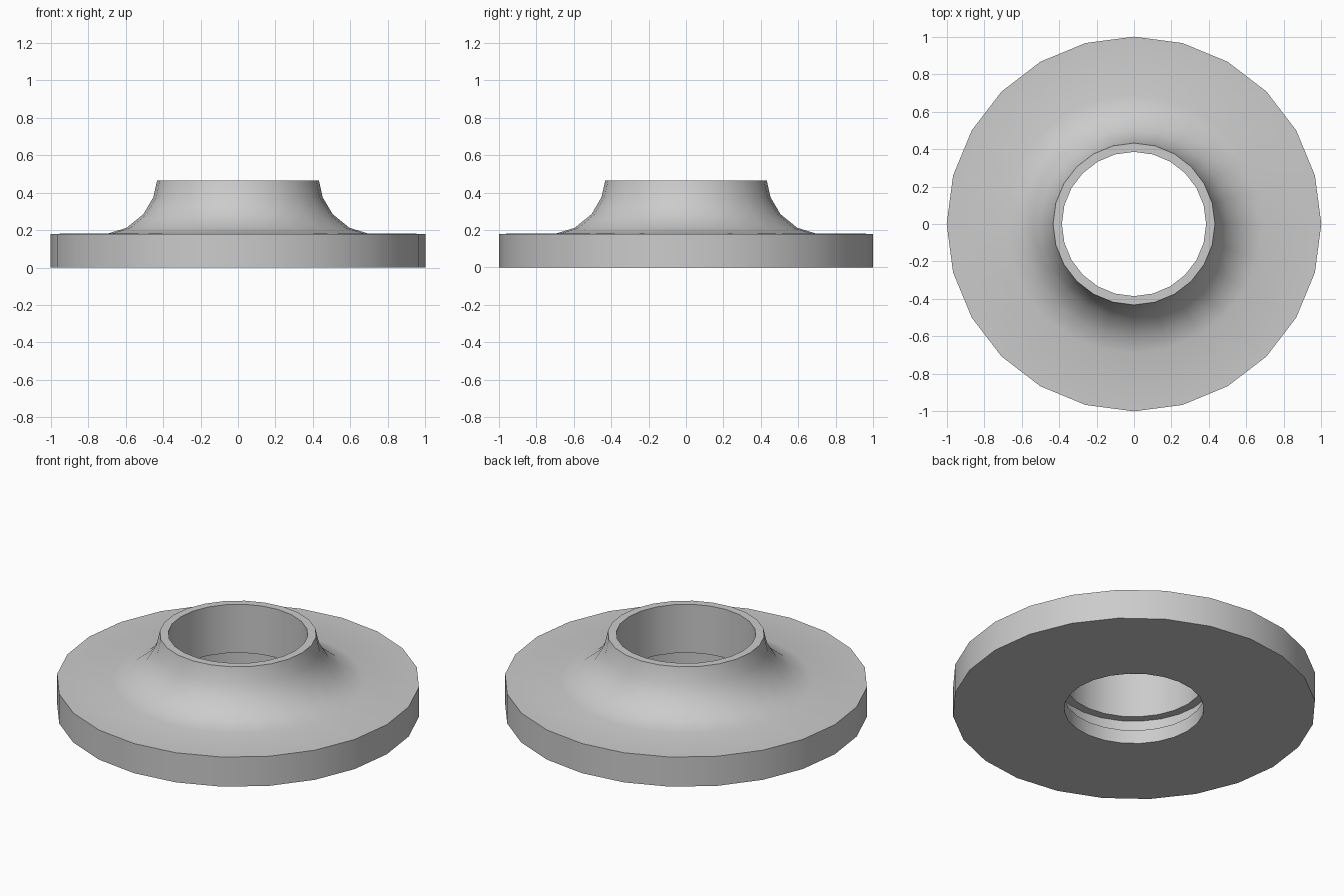
import bpy
import bmesh
import math

cube = bpy.data.objects.get("Cube")
if cube:
    bpy.data.objects.remove(cube, do_unlink=True)

SEGMENTS = 24
BORE, GROOVE = 0.385, 0.435

# Plain grey metal
metal = bpy.data.materials.new("grey_metal")
metal.use_nodes = True
colour = (0.6, 0.6, 0.6, 1)
metal.diffuse_color = colour
metal.node_tree.nodes["Principled BSDF"].inputs["Base Color"].default_value = colour

# Closed half section (radius, height)
disc = [(BORE, 0), (1, 0), (1, 0.18)]
fillet = [(0.69, 0.183), (0.595, 0.212), (0.505, 0.285), (0.452, 0.375)]
neck = [(0.432, 0.465), (BORE, 0.465)]
bore_groove = [(BORE, 0.17), (GROOVE, 0.17), (GROOVE, 0.083), (BORE, 0.083)]
section = disc + fillet + neck + bore_groove

# Turn the section around the vertical axis
bm = bmesh.new()
verts = [bm.verts.new((r, 0, z)) for r, z in section]
edges = [bm.edges.new((a, b)) for a, b in zip(verts, verts[1:] + verts[:1])]
bmesh.ops.spin(bm, geom=verts + edges, cent=(0, 0, 0), axis=(0, 0, 1),
               angle=math.tau, steps=SEGMENTS)
bmesh.ops.remove_doubles(bm, verts=bm.verts, dist=0.0005)
bmesh.ops.recalc_face_normals(bm, faces=bm.faces)

mesh = bpy.data.meshes.new("hubbed_flange")
bm.to_mesh(mesh)
bm.free()
mesh.materials.append(metal)
flange = bpy.data.objects.new("hubbed_flange", mesh)
bpy.context.collection.objects.link(flange)

# Smooth turned surfaces with crisp rims
bpy.ops.object.select_all(action="DESELECT")
flange.select_set(True)
bpy.context.view_layer.objects.active = flange
bpy.ops.object.shade_smooth_by_angle(angle=math.radians(35))
